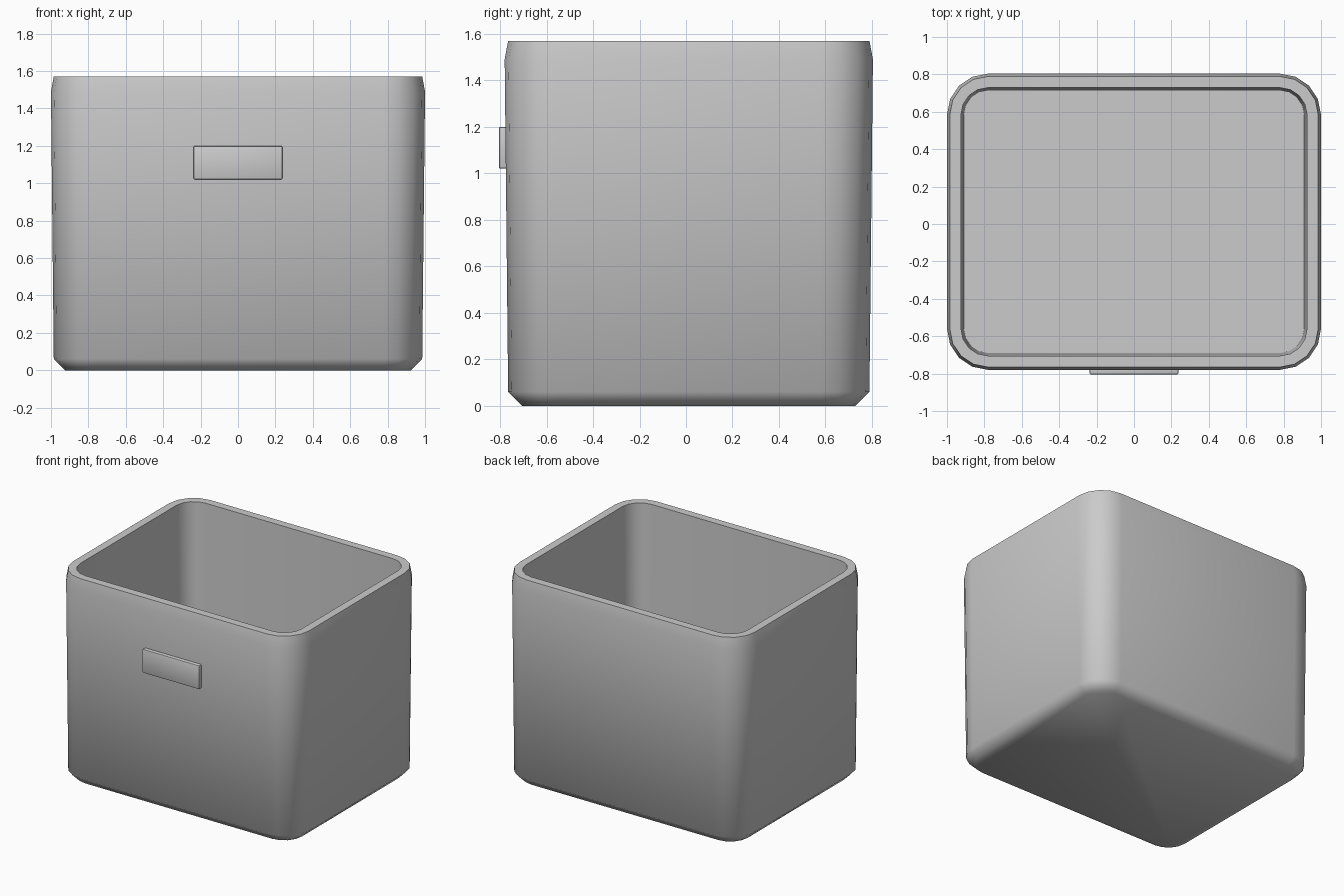
import bpy, bmesh, math

if "Cube" in bpy.data.objects:
    bpy.data.objects.remove(bpy.data.objects["Cube"], do_unlink=True)

GREY = (0.6, 0.6, 0.6, 1.0)
mat = bpy.data.materials.new("plain grey")
mat.use_nodes = True
mat.diffuse_color = GREY
mat.node_tree.nodes["Principled BSDF"].inputs["Base Color"].default_value = GREY

HALF_X, HALF_Y, RADIUS, CENTRE_Y = 1.0, 0.792, 0.22, 0.012
CORNER_STEPS = 4


def rounded_ring(bm, inset, z):
    """Rounded rectangle of vertices, inset from the widest outline."""
    ring = []
    for quarter, (sx, sy) in enumerate([(1, 1), (-1, 1), (-1, -1), (1, -1)]):
        for step in range(CORNER_STEPS + 1):
            a = math.pi / 2 * (quarter + step / CORNER_STEPS)
            r = RADIUS - inset
            ring.append(bm.verts.new((
                sx * (HALF_X - RADIUS) + r * math.cos(a),
                CENTRE_Y + sy * (HALF_Y - RADIUS) + r * math.sin(a), z)))
    return ring


def finish(name, bm, angle):
    bmesh.ops.recalc_face_normals(bm, faces=bm.faces)
    mesh = bpy.data.meshes.new(name)
    bm.to_mesh(mesh)
    bm.free()
    mesh.materials.append(mat)
    obj = bpy.data.objects.new(name, mesh)
    bpy.context.collection.objects.link(obj)
    bpy.ops.object.select_all(action='DESELECT')
    obj.select_set(True)
    bpy.context.view_layer.objects.active = obj
    bpy.ops.object.shade_smooth_by_angle(angle=math.radians(angle))
    return obj


# Open bin: base, chamfer, tapered wall, rim, then the inner wall and floor
bm = bmesh.new()
profile = [(0.075, 0), (0.015, 0.06), (0, 1.49), (0.015, 1.57),
           (0.075, 1.57), (0.09, 0.06)]
rings = [rounded_ring(bm, inset, z) for inset, z in profile]
for low, high in zip(rings, rings[1:]):
    for i in range(len(low)):
        j = (i + 1) % len(low)
        bm.faces.new((low[i], low[j], high[j], high[i]))
bm.faces.new(rings[0][::-1])
bm.faces.new(rings[-1])
finish("bin_body", bm, 60)

# Raised label plate on the front wall
bm = bmesh.new()
bmesh.ops.create_cube(bm, size=1)
for v in bm.verts:
    v.co = (v.co.x * 0.475, v.co.y * 0.045 - 0.7825, v.co.z * 0.18 + 1.11)
bmesh.ops.bevel(bm, geom=bm.edges[:], offset=0.008, segments=2,
                profile=0.5, affect='EDGES')
finish("front_plate", bm, 40)
